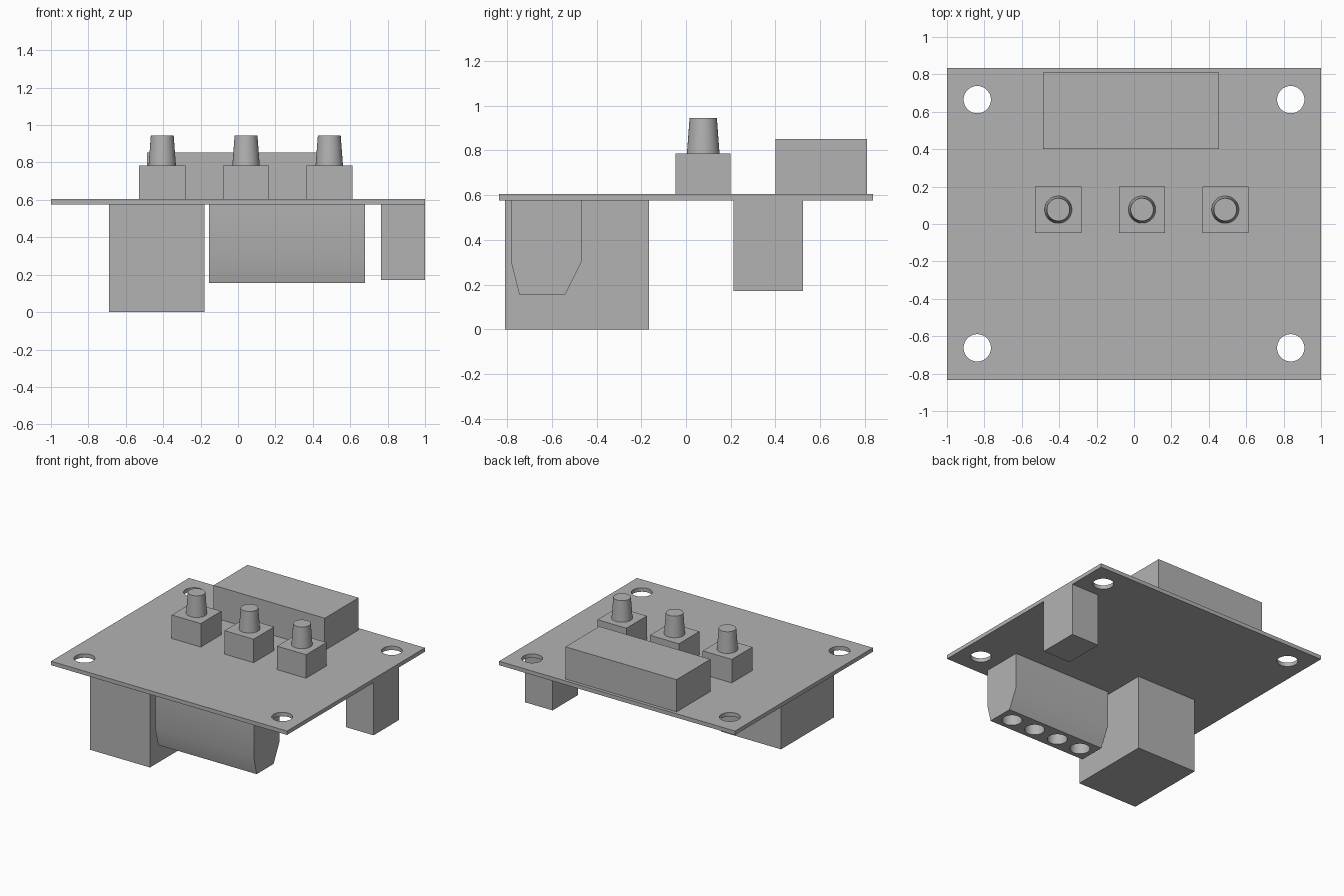
import bpy
import bmesh
from mathutils import Matrix

if "Cube" in bpy.data.objects:
    bpy.data.objects.remove(bpy.data.objects["Cube"], do_unlink=True)

grey = bpy.data.materials.new("plain grey")
grey.use_nodes = True
grey.diffuse_color = (0.45, 0.45, 0.45, 1)
grey.node_tree.nodes["Principled BSDF"].inputs["Base Color"].default_value = grey.diffuse_color

BOARD_BOTTOM, BOARD_TOP = 0.575, 0.605


def finish(name, bm):
    """Turn a bmesh into a coloured object."""
    bmesh.ops.recalc_face_normals(bm, faces=bm.faces)
    mesh = bpy.data.meshes.new(name)
    bm.to_mesh(mesh)
    bm.free()
    mesh.materials.append(grey)
    obj = bpy.data.objects.new(name, mesh)
    bpy.context.collection.objects.link(obj)
    return obj


def box(name, low, high):
    bm = bmesh.new()
    bmesh.ops.create_cube(bm, size=1)
    for v in bm.verts:
        v.co = [lo if c < 0 else hi for c, lo, hi in zip(v.co, low, high)]
    return finish(name, bm)


def add_cone(bm, x, y, z0, z1, r0, r1):
    bmesh.ops.create_cone(bm, cap_ends=True, segments=48, radius1=r0, radius2=r1,
                          depth=z1 - z0, matrix=Matrix.Translation((x, y, (z0 + z1) / 2)))


def smooth(obj):
    bpy.ops.object.select_all(action="DESELECT")
    obj.select_set(True)
    bpy.context.view_layer.objects.active = obj
    bpy.ops.object.shade_smooth_by_angle(angle=0.52)


def drill(obj, centres, z0, z1, radius):
    """Cut round vertical holes into an object."""
    bm = bmesh.new()
    for x, y in centres:
        add_cone(bm, x, y, z0, z1, radius, radius)
    cutter = finish("hole_cutter", bm)
    cutter.hide_render = True
    mod = obj.modifiers.new("holes", "BOOLEAN")
    mod.operation = "DIFFERENCE"
    mod.solver = "EXACT"
    mod.object = cutter
    bpy.context.view_layer.objects.active = obj
    bpy.ops.object.modifier_apply(modifier=mod.name)
    bpy.data.objects.remove(cutter, do_unlink=True)
    smooth(obj)


# Circuit board with four mounting holes
board = box("circuit_board", (-1, -0.835, BOARD_BOTTOM), (1, 0.835, BOARD_TOP))
drill(board, [(x, y) for x in (-0.838, 0.838) for y in (-0.662, 0.665)], 0.5, 0.7, 0.073)

# Plain housings above and below the board
box("rear_connector", (-0.487, 0.4, BOARD_TOP), (0.455, 0.81, 0.852))
box("large_socket", (-0.69, -0.808, 0), (-0.18, -0.165, BOARD_BOTTOM))
box("side_socket", (0.765, 0.213, 0.172), (1, 0.523, BOARD_BOTTOM))

# Three controls, each a square base with a tapered knob
for label, x in (("right", -0.405), ("middle", 0.043), ("left", 0.488)):
    box(f"{label}_control_base", (x - 0.123, -0.048, BOARD_TOP), (x + 0.123, 0.2, 0.785))
    bm = bmesh.new()
    add_cone(bm, x, 0.077, 0.785, 0.945, 0.073, 0.061)
    smooth(finish(f"{label}_control_knob", bm))

# Terminal block extruded from its side profile, with four wire holes below
profile = [(-0.78, BOARD_BOTTOM), (-0.78, 0.295), (-0.745, 0.155),
           (-0.54, 0.155), (-0.468, 0.3), (-0.468, BOARD_BOTTOM)]
bm = bmesh.new()
side = bm.faces.new([bm.verts.new((-0.155, y, z)) for y, z in profile])
extruded = bmesh.ops.extrude_face_region(bm, geom=[side], use_keep_orig=True)
bmesh.ops.translate(bm, vec=(0.835, 0, 0),
                    verts=[g for g in extruded["geom"] if isinstance(g, bmesh.types.BMVert)])
terminal = finish("terminal_block", bm)
drill(terminal, [(0.2625 + 0.206 * (i - 1.5), -0.642) for i in range(4)], 0.1, 0.4, 0.07)
